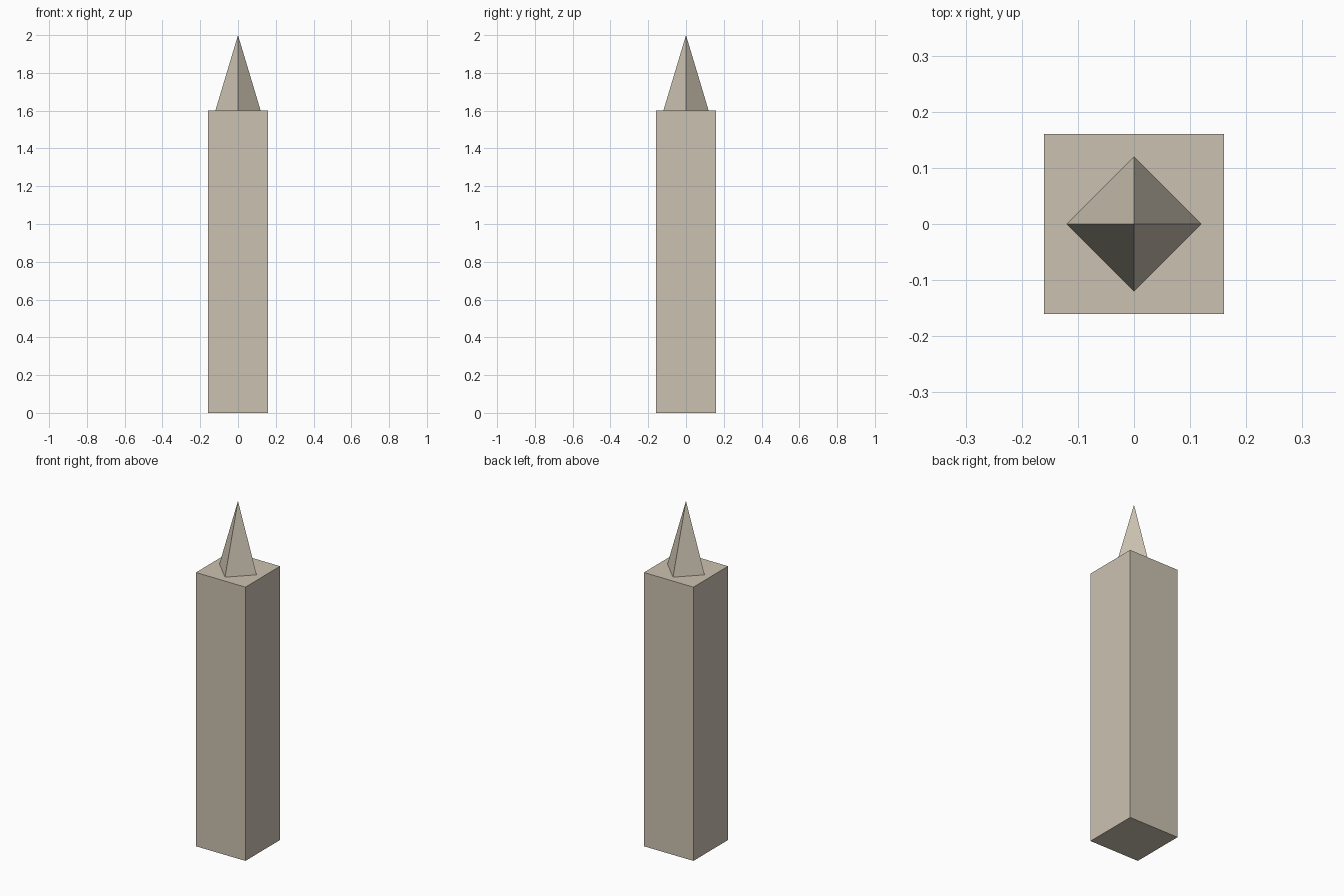
import bpy

if "Cube" in bpy.data.objects:
    bpy.data.objects.remove(bpy.data.objects["Cube"])

WIDTH, SHAFT_H, TOTAL_H, SPIRE_R = 0.32, 1.6, 2.0, 0.12

stone = bpy.data.materials.new("pale_stone")
stone.diffuse_color = (0.60, 0.54, 0.44, 1)
stone.use_nodes = True
stone.node_tree.nodes["Principled BSDF"].inputs["Base Color"].default_value = stone.diffuse_color

# Square shaft
bpy.ops.mesh.primitive_cube_add(size=1, location=(0, 0, SHAFT_H / 2))
shaft = bpy.context.object
shaft.name = "shaft"
shaft.scale = (WIDTH, WIDTH, SHAFT_H)
bpy.ops.object.transform_apply(location=False, rotation=False, scale=True)
shaft.data.materials.append(stone)

# Four-sided spire, corners pointing along the axes
bpy.ops.mesh.primitive_cone_add(vertices=4, radius1=SPIRE_R, radius2=0,
                                depth=TOTAL_H - SHAFT_H,
                                location=(0, 0, (SHAFT_H + TOTAL_H) / 2))
spire = bpy.context.object
spire.name = "spire"
spire.data.materials.append(stone)
